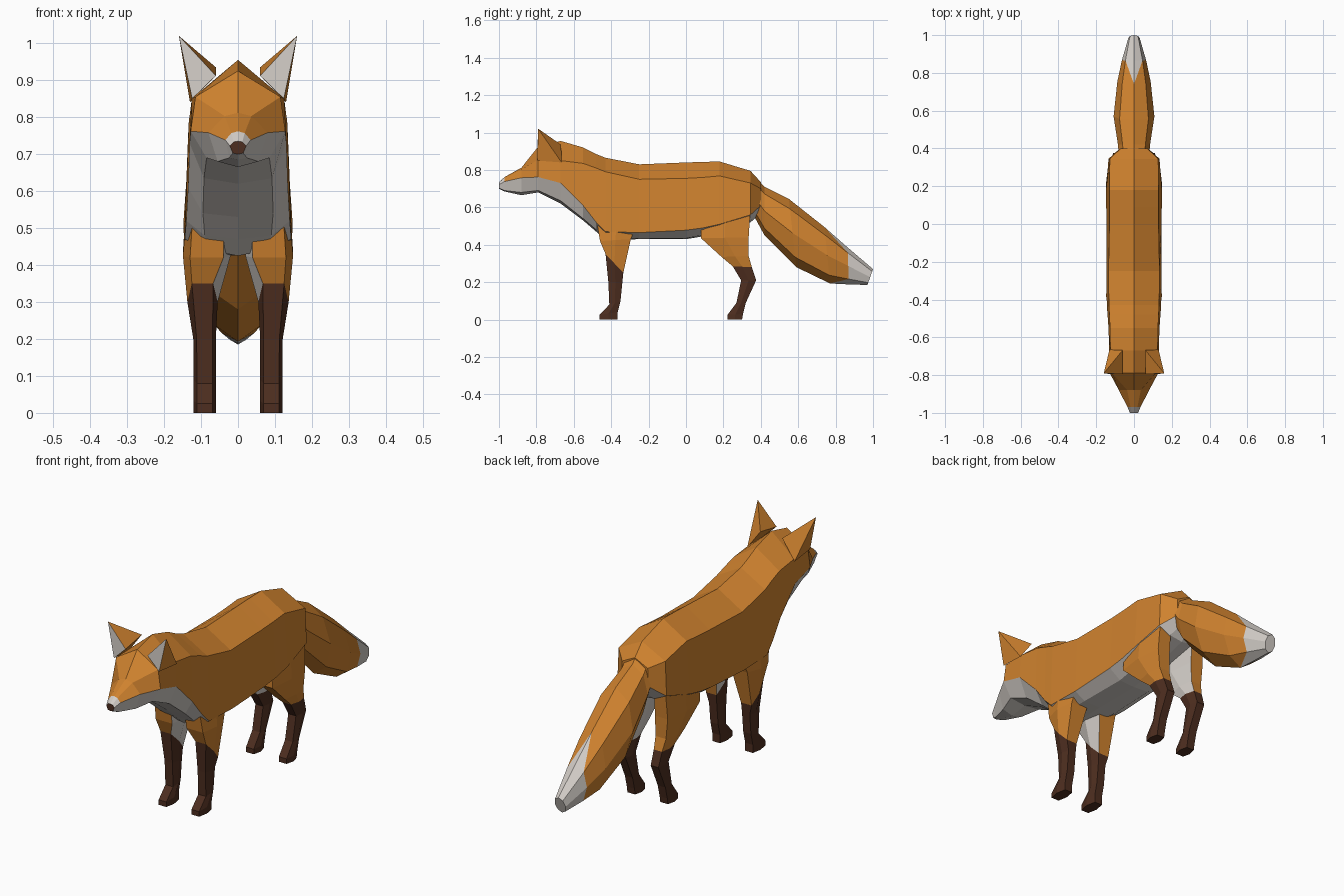
import bpy, bmesh, math

if "Cube" in bpy.data.objects:
    bpy.data.objects.remove(bpy.data.objects["Cube"])


def material(name, rgb):
    m = bpy.data.materials.new(name)
    m.diffuse_color = (*rgb, 1)
    m.use_nodes = True
    m.node_tree.nodes["Principled BSDF"].inputs["Base Color"].default_value = m.diffuse_color
    return m


MATS = [material("orange fur", (0.63, 0.225, 0.028)),
        material("white fur", (0.66, 0.62, 0.58)),
        material("dark brown", (0.075, 0.027, 0.014))]
ORANGE, WHITE, BROWN = range(3)


def finish(name, bm):
    bmesh.ops.recalc_face_normals(bm, faces=bm.faces[:])
    me = bpy.data.meshes.new(name)
    bm.to_mesh(me)
    bm.free()
    for m in MATS:
        me.materials.append(m)
    ob = bpy.data.objects.new(name, me)
    bpy.context.collection.objects.link(ob)
    return ob


def loft(name, rings, color, caps):
    """Skin rings of points; color(ring, strip) gives one index, or a pair for a split quad."""
    bm = bmesh.new()
    vs = [[bm.verts.new(p) for p in r] for r in rings]
    n = len(vs[0])
    for i in range(len(vs) - 1):
        for j in range(n):
            k = (j + 1) % n
            a, b, c, d = vs[i][j], vs[i][k], vs[i + 1][k], vs[i + 1][j]
            col = color(i, j)
            if isinstance(col, tuple):
                # zigzag edge: the diagonal starts at the even (centre) strip line
                first, second = ((a, b, c), (a, c, d)) if j in (0, 4) else ((a, b, d), (b, c, d))
                bm.faces.new(first).material_index = col[0]
                bm.faces.new(second).material_index = col[1]
            else:
                bm.faces.new((a, b, c, d)).material_index = col
    bm.faces.new(vs[0]).material_index = caps[0]
    bm.faces.new(vs[-1]).material_index = caps[1]
    return finish(name, bm)


# Body and head: y, top z, crease x z, white-line x z, lower corner x z, bottom z
BODY = [
    (-1.00, .735, .012, .733, .022, .722, .014, .703, .70),
    (-.97, .762, .018, .757, .034, .738, .024, .69, .685),
    (-.88, .812, .036, .803, .080, .758, .055, .68, .665),
    (-.79, .925, .115, .855, .128, .762, .085, .69, .68),
    (-.67, .955, .125, .85, .131, .73, .092, .635, .62),
    (-.55, .92, .127, .835, .135, .61, .095, .54, .53),
    (-.48, .885, .13, .81, .14, .52, .09, .48, .47),
    (-.43, .865, .133, .79, .144, .47, .08, .44, .425),
    (-.25, .83, .135, .75, .146, .465, .09, .432, .43),
    (.00, .84, .13, .755, .146, .478, .085, .435, .43),
    (.09, .843, .13, .76, .147, .49, .085, .452, .445),
    (.18, .845, .13, .768, .148, .51, .08, .48, .475),
    (.345, .795, .128, .73, .135, .56, .07, .53, .52),
    (.40, .735, .07, .70, .075, .61, .04, .58, .57),
]
rings = []
for y, zt, x1, z1, x2, z2, x3, z3, zb in BODY:
    side = [(x1, z1), (x2, z2), (x3, z3)]
    half = [(x, y, z) for x, z in side]
    rings.append([(0, y, zt)] + half + [(0, y, zb)] + [(-x, y, z) for x, y, z in half[::-1]])
loft("body", rings,
     lambda i, j: WHITE if i == 0 or 2 <= j <= 5 else ORANGE, (BROWN, ORANGE))

# Tail: top y z, bottom y z, half width
TAIL = [
    (.36, .77, .36, .56, .080),
    (.42, .71, .42, .45, .085),
    (.55, .645, .59, .28, .108),
    (.74, .495, .77, .193, .088),
    (.865, .385, .87, .188, .064),
    (1.0, .27, .97, .185, .030),
]
rings = []
for yt, zt, yb, zb, w in TAIL:
    ring = []
    for k in range(8):
        a = k * math.pi / 4
        t = (1 - math.cos(a)) / 2
        ring.append((w * math.sin(a), yt + (yb - yt) * t, zt + (zb - zt) * t))
    rings.append(ring)


def tail_color(i, j):
    if i == 3:
        return {0: (ORANGE, WHITE), 7: (ORANGE, WHITE),
                3: (ORANGE, WHITE), 4: (ORANGE, WHITE)}.get(j, ORANGE)
    return WHITE if i > 3 else ORANGE


loft("tail", rings, tail_color, (ORANGE, WHITE))

# Legs: front y z, back y z, inner x, outer x
FRONT = [
    (-.48, .54, -.26, .52, .02, .140),
    (-.46, .42, -.295, .43, .02, .149),
    (-.43, .35, -.335, .25, .055, .137),
    (-.415, .20, -.34, .20, .06, .121),
    (-.41, .08, -.35, .10, .06, .12),
    (-.463, .025, -.365, .04, .06, .12),
    (-.463, 0, -.365, 0, .06, .12),
]
HIND = [
    (.08, .54, .345, .60, .05, .140),
    (.08, .435, .335, .44, .05, .149),
    (.19, .335, .335, .34, .055, .137),
    (.25, .285, .352, .28, .06, .125),
    (.295, .21, .375, .21, .06, .12),
    (.27, .09, .32, .09, .06, .12),
    (.222, .025, .305, .03, .06, .12),
    (.222, 0, .300, 0, .06, .12),
]


def leg(name, spec, s, brown_from):
    out = []
    for yf, zf, yb, zb, xi, xo in spec:
        c = (xo - xi) * .15
        ym, zm = (yf + yb) / 2, (zf + zb) / 2
        pts = [(xi + c, yf, zf), (xo - c, yf, zf), (xo, ym, zm),
               (xo - c, yb, zb), (xi + c, yb, zb), (xi, ym, zm)]
        out.append([(s * x, y, z) for x, y, z in pts])
    loft(name, out,
         lambda i, j: BROWN if i >= brown_from else WHITE if j >= 4 else ORANGE,
         (ORANGE, BROWN))


# Ears: hollow-looking white front, orange back
def ear(name, s):
    bm = bmesh.new()
    tip, fi, fo, bo, bi = [bm.verts.new((s * x, y, z)) for x, y, z in (
        (.16, -.79, 1.02), (.06, -.795, .912), (.124, -.795, .85),
        (.13, -.665, .84), (.06, -.668, .935))]
    bm.faces.new((tip, fi, fo)).material_index = WHITE
    for f in ((tip, fo, bo), (tip, bo, bi), (tip, bi, fi), (fi, bi, bo, fo)):
        bm.faces.new(f)
    finish(name, bm)


for s, label in ((1, "left"), (-1, "right")):
    leg("front_leg_" + label, FRONT, s, 2)
    leg("hind_leg_" + label, HIND, s, 3)
    ear("ear_" + label, s)
